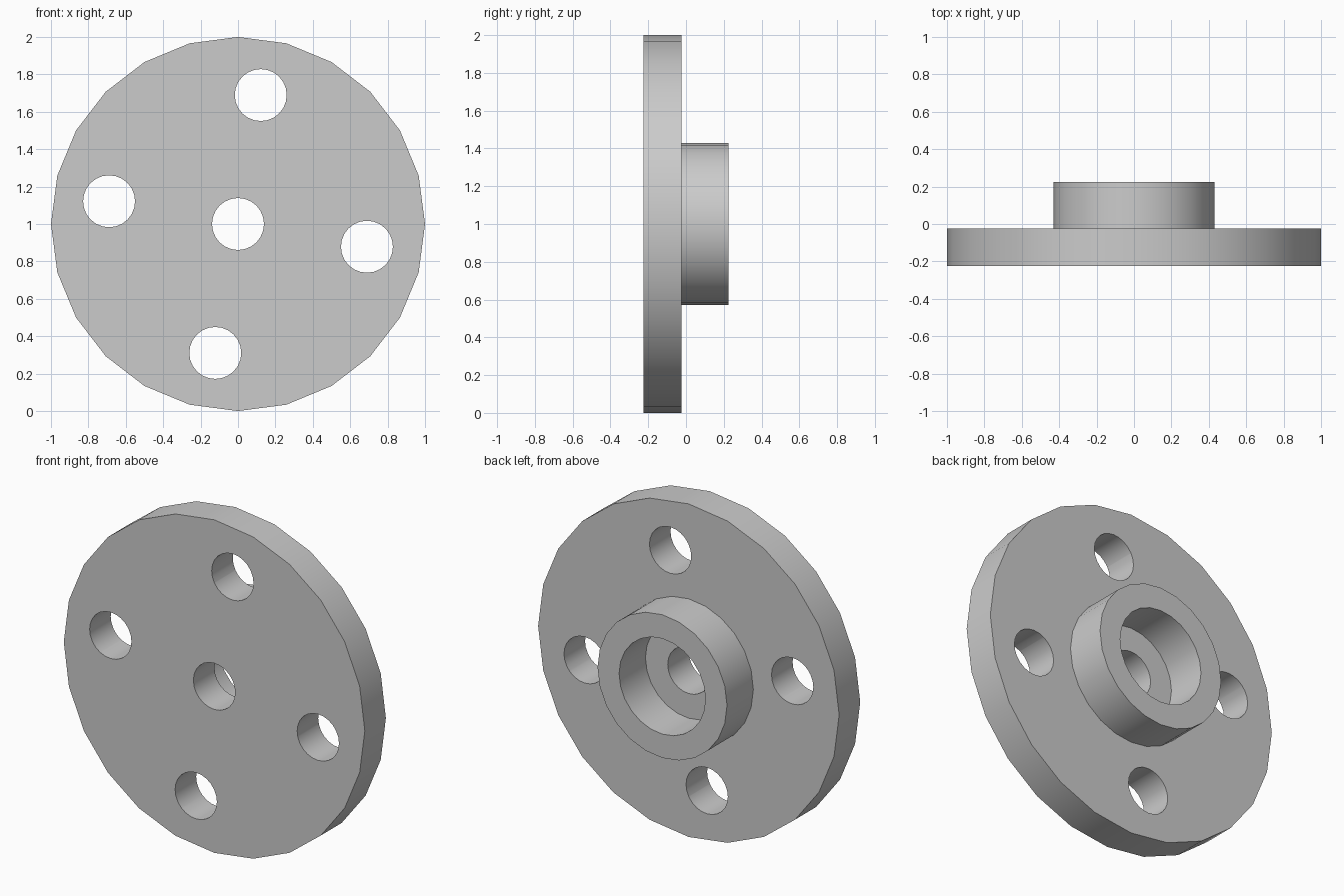
import bpy, bmesh
from math import radians, sin, cos, tau
from mathutils import Vector, Matrix

if "Cube" in bpy.data.objects:
    bpy.data.objects.remove(bpy.data.objects["Cube"])

SIDES = 24
CENTRE_Z = 1.0
FRONT, PLATE_BACK, HUB_BACK = -0.225, -0.025, 0.225
HOLE_R = 0.139

steel = bpy.data.materials.new("grey_metal")
steel.use_nodes = True
grey = (0.6, 0.6, 0.6, 1)
steel.diffuse_color = grey
steel.node_tree.nodes["Principled BSDF"].inputs["Base Color"].default_value = grey


def lathe(name, profile, centre):
    """Spin a closed (radius, y) profile around the y axis."""
    bm = bmesh.new()
    rings = []
    for i in range(SIDES):
        a = tau * i / SIDES
        rings.append([bm.verts.new(centre + Vector((r * cos(a), y, r * sin(a))))
                      for r, y in profile])
    n = len(profile)
    for i in range(SIDES):
        here, there = rings[i], rings[(i + 1) % SIDES]
        for j in range(n):
            k = (j + 1) % n
            bm.faces.new((here[j], here[k], there[k], there[j]))
    bmesh.ops.recalc_face_normals(bm, faces=bm.faces)
    mesh = bpy.data.meshes.new(name)
    bm.to_mesh(mesh)
    bm.free()
    mesh.materials.append(steel)
    obj = bpy.data.objects.new(name, mesh)
    bpy.context.collection.objects.link(obj)
    return obj


# Round plate with a counterbored hub behind it and a centre bore
flange = lathe("flange_with_hub", [
    (HOLE_R, FRONT), (1.0, FRONT), (1.0, PLATE_BACK),
    (0.43, PLATE_BACK), (0.43, HUB_BACK),
    (0.287, HUB_BACK), (0.287, PLATE_BACK), (HOLE_R, PLATE_BACK),
], Vector((0, 0, CENTRE_Z)))

# Four bolt holes on a slightly turned circle
bpy.context.view_layer.objects.active = flange
flange.select_set(True)
for i in range(4):
    a = radians(80 + 90 * i)
    bm = bmesh.new()
    place = (Matrix.Translation((0.7 * cos(a), -0.125, CENTRE_Z + 0.7 * sin(a)))
             @ Matrix.Rotation(radians(90), 4, "X"))
    bmesh.ops.create_cone(bm, cap_ends=True, segments=SIDES, radius1=HOLE_R,
                          radius2=HOLE_R, depth=0.4, matrix=place)
    mesh = bpy.data.meshes.new("bolt_hole_cutter")
    bm.to_mesh(mesh)
    bm.free()
    mesh.materials.append(steel)
    cutter = bpy.data.objects.new("bolt_hole_cutter", mesh)
    cutter.hide_render = True
    bpy.context.collection.objects.link(cutter)
    cut = flange.modifiers.new("bolt_hole", "BOOLEAN")
    cut.operation = "DIFFERENCE"
    cut.solver = "EXACT"
    cut.object = cutter
    bpy.ops.object.modifier_apply(modifier=cut.name)
    bpy.data.objects.remove(cutter)

bpy.ops.object.shade_smooth_by_angle(angle=radians(30))
